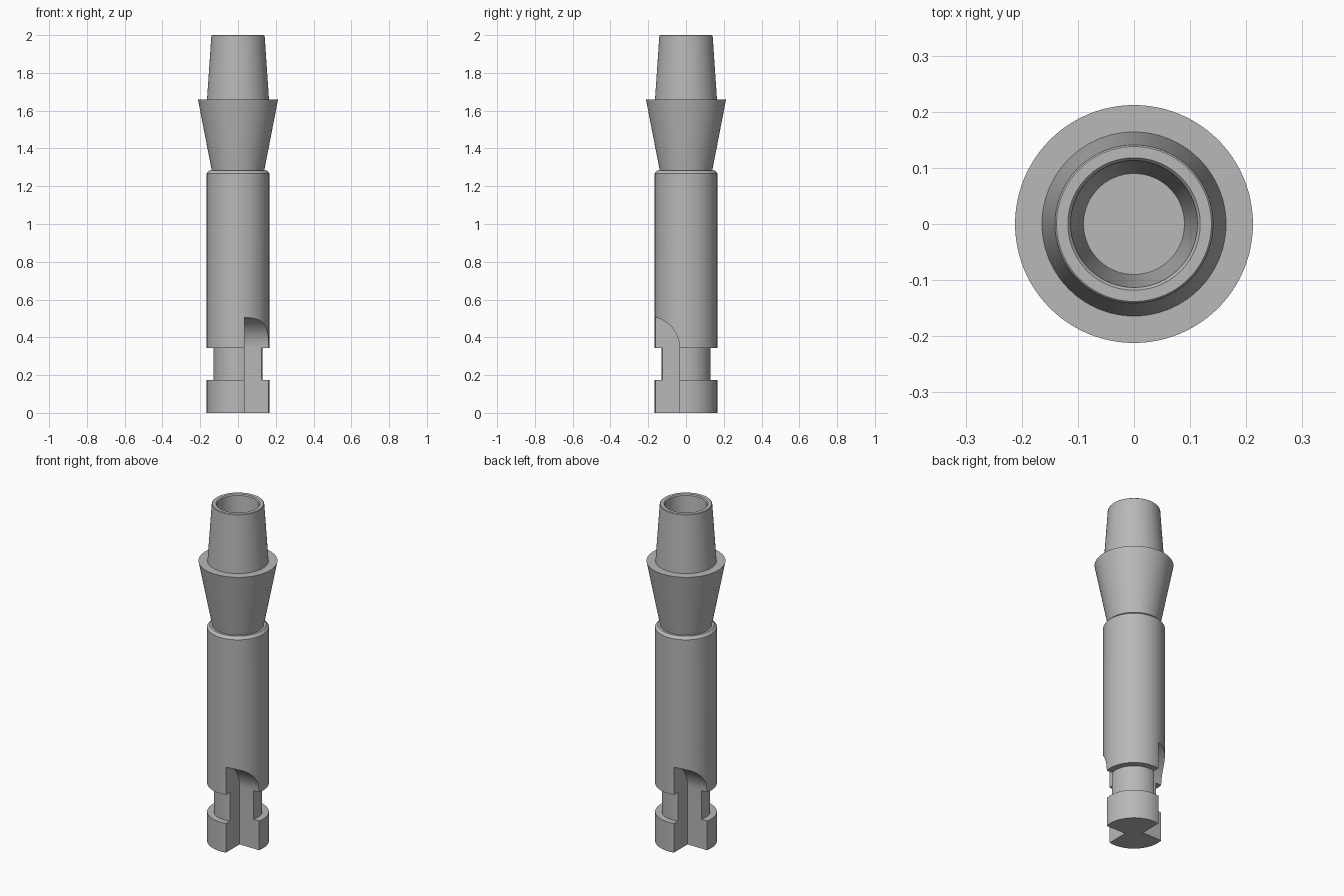
import bpy, bmesh, math
from mathutils import Matrix

cube = bpy.data.objects.get("Cube")
if cube:
    bpy.data.objects.remove(cube, do_unlink=True)

SEGMENTS = 96
WALL = 0.034            # distance of the notch walls from the axis
NECK_TOP = 0.343        # height where the notch run-out begins
RUNOUT = 0.168          # radius of the notch run-out

steel = bpy.data.materials.new("grey steel")
steel.use_nodes = True
grey = (0.48, 0.48, 0.48, 1)
steel.diffuse_color = grey
steel.node_tree.nodes["Principled BSDF"].inputs["Base Color"].default_value = grey


def add_object(name, bm):
    bmesh.ops.recalc_face_normals(bm, faces=bm.faces)
    mesh = bpy.data.meshes.new(name)
    bm.to_mesh(mesh)
    bm.free()
    mesh.materials.append(steel)
    obj = bpy.data.objects.new(name, mesh)
    bpy.context.collection.objects.link(obj)
    return obj


def lathe(name, profile):
    """Closed solid of revolution; both profile ends become flat caps."""
    bm = bmesh.new()
    rings = []
    for r, z in profile:
        rings.append([bm.verts.new((r * math.cos(a), r * math.sin(a), z))
                      for a in (math.tau * i / SEGMENTS for i in range(SEGMENTS))])
    for low, high in zip(rings, rings[1:]):
        for i in range(SEGMENTS):
            j = (i + 1) % SEGMENTS
            bm.faces.new((low[i], low[j], high[j], high[i]))
    bm.faces.new(rings[0])
    bm.faces.new(rings[-1])
    return add_object(name, bm)


def notch_cutter(name, turn):
    """Prism along x whose inner top edge is a quarter circle."""
    outline = [(-0.4, -0.1), (-WALL, -0.1)]
    for i in range(25):
        a = math.pi / 2 * i / 24
        outline.append((-WALL - RUNOUT + RUNOUT * math.cos(a),
                        NECK_TOP + RUNOUT * math.sin(a)))
    outline.append((-0.4, NECK_TOP + RUNOUT))
    bm = bmesh.new()
    face = bm.faces.new([bm.verts.new((WALL, y, z)) for y, z in outline])
    made = bmesh.ops.extrude_face_region(bm, geom=[face])["geom"]
    moved = [v for v in made if isinstance(v, bmesh.types.BMVert)]
    bmesh.ops.translate(bm, verts=moved, vec=(0.4, 0, 0))
    bm.transform(Matrix.Rotation(turn, 4, 'Z'))
    cutter = add_object(name, bm)
    cutter.hide_render = True
    return cutter


# Shaft with grooved foot, flared collar and hollow tapered spigot
shank = lathe("tool_shank", [
    (0.166, 0), (0.166, 0.173), (0.130, 0.173), (0.130, NECK_TOP),
    (0.166, NECK_TOP), (0.166, 1.268), (0.152, 1.283), (0.139, 1.283),
    (0.212, 1.66), (0.164, 1.66), (0.141, 1.997), (0.138, 2.0),
    (0.118, 2.0), (0.113, 1.994), (0.090, 1.66)])

# Two opposite notches in the foot
bpy.context.view_layer.objects.active = shank
shank.select_set(True)
for side, turn in (("front", 0), ("back", math.pi)):
    cutter = notch_cutter(side + "_notch_cutter", turn)
    cut = shank.modifiers.new(side + "_notch", 'BOOLEAN')
    cut.operation = 'DIFFERENCE'
    cut.solver = 'EXACT'
    cut.object = cutter
    bpy.ops.object.modifier_apply(modifier=cut.name)
    bpy.data.objects.remove(cutter, do_unlink=True)

bpy.ops.object.shade_smooth_by_angle(angle=math.radians(25))
